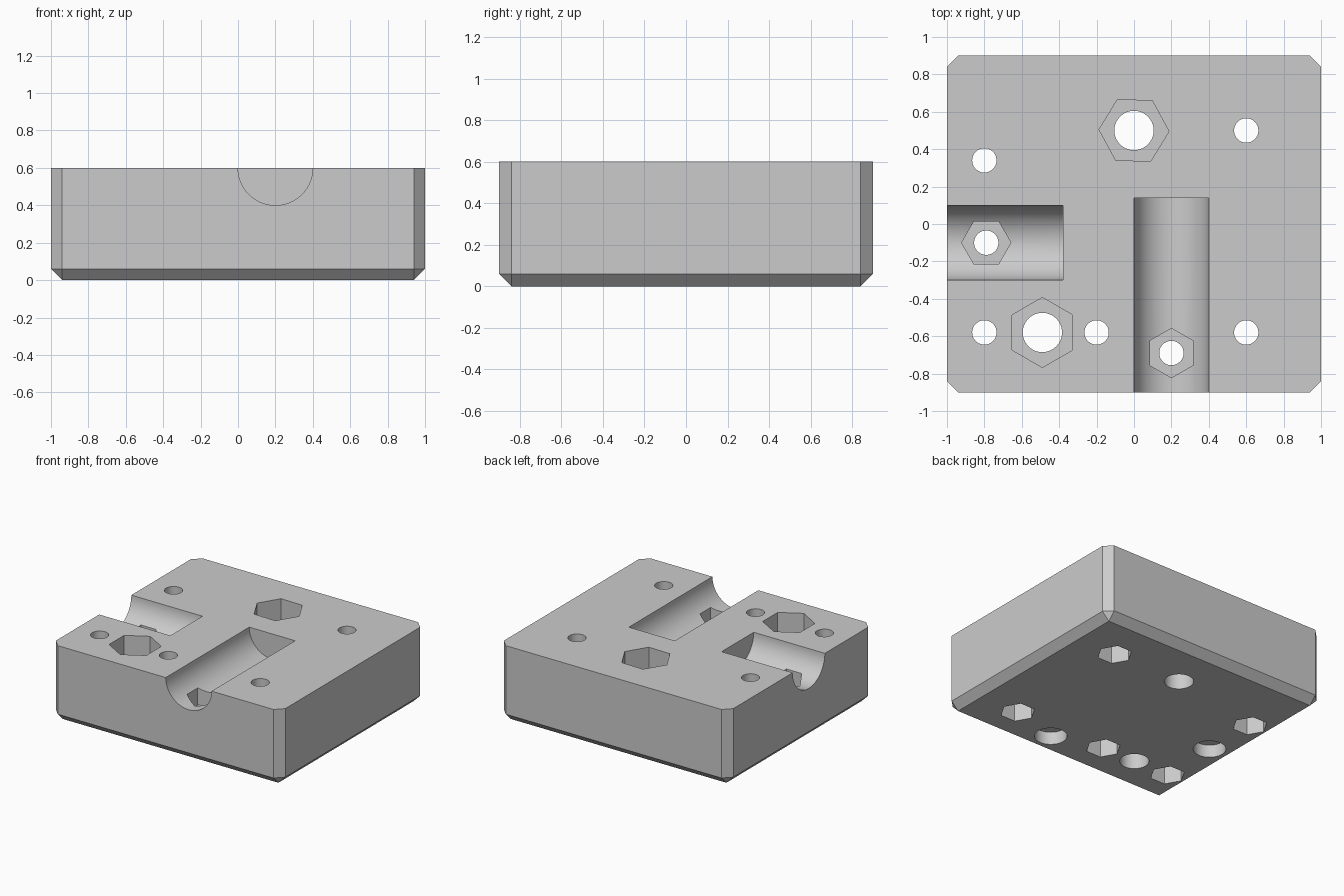
import bpy, bmesh
from math import radians, pi
from mathutils import Matrix

if "Cube" in bpy.data.objects:
    bpy.data.objects.remove(bpy.data.objects["Cube"], do_unlink=True)

W, D, H = 2.0, 1.8, 0.6
CHAMFER = 0.06

grey = bpy.data.materials.new("light_grey")
grey.use_nodes = True
colour = (0.6, 0.6, 0.6, 1)
grey.diffuse_color = colour
grey.node_tree.nodes["Principled BSDF"].inputs["Base Color"].default_value = colour


def add_object(name, bm):
    mesh = bpy.data.meshes.new(name)
    bm.to_mesh(mesh)
    bm.free()
    mesh.materials.append(grey)
    obj = bpy.data.objects.new(name, mesh)
    bpy.context.collection.objects.link(obj)
    return obj


# Block with chamfered upright corners and bottom edges
bm = bmesh.new()
bmesh.ops.create_cube(bm, size=1)
bmesh.ops.scale(bm, vec=(W, D, H), verts=bm.verts)
bmesh.ops.translate(bm, vec=(0, 0, H / 2), verts=bm.verts)
edges = [e for e in bm.edges if min(v.co.z for v in e.verts) < 0.01]
bmesh.ops.bevel(bm, geom=edges, offset=CHAMFER, segments=1, affect='EDGES')
block = add_object("mounting_block", bm)
bpy.context.view_layer.objects.active = block
block.select_set(True)


def cut(radius, start, end, sides=64, turn=0):
    """Subtract a prism running from start to end along one axis."""
    bm = bmesh.new()
    axis = [b - a for a, b in zip(start, end)]
    length = sum(abs(a) for a in axis)
    rot = Matrix.Rotation(radians(turn), 4, 'Z')
    if axis[0]:
        rot = Matrix.Rotation(pi / 2, 4, 'Y') @ rot
    elif axis[1]:
        rot = Matrix.Rotation(pi / 2, 4, 'X') @ rot
    middle = [(a + b) / 2 for a, b in zip(start, end)]
    bmesh.ops.create_cone(bm, cap_ends=True, segments=sides, radius1=radius,
                          radius2=radius, depth=length,
                          matrix=Matrix.Translation(middle) @ rot)
    # Put a corner of every hexagon on +x before turning
    if sides == 6:
        bmesh.ops.rotate(bm, cent=middle, verts=bm.verts,
                         matrix=Matrix.Rotation(pi / 2, 3, 'Z'))
    cutter = add_object("cutter", bm)
    cutter.hide_render = True
    mod = block.modifiers.new("cut", 'BOOLEAN')
    mod.operation = 'DIFFERENCE'
    mod.solver = 'EXACT'
    mod.object = cutter
    bpy.ops.object.modifier_apply(modifier=mod.name)
    bpy.data.objects.remove(cutter, do_unlink=True)


def cut_up(radius, x, y, low, high, sides=64, turn=0):
    cut(radius, (x, y, low), (x, y, high), sides, turn)


# Half-round rod grooves
cut(0.2, (0.2, -1.2, H), (0.2, 0.14, H))
cut(0.2, (-1.3, -0.1, H), (-0.38, -0.1, H))

# Small bolt holes with hexagonal nut pockets underneath
for x, y in [(-0.8, 0.34), (0.6, 0.5), (-0.8, -0.58), (-0.2, -0.58), (0.6, -0.58)]:
    cut_up(0.065, x, y, -0.1, H + 0.1)
    cut_up(0.127, x, y, -0.1, 0.2, 6)

# Large bolt holes with nut pockets on top
for x, y, turn in [(0, 0.5, -1.5), (-0.49, -0.58, 30)]:
    cut_up(0.105, x, y, -0.1, H + 0.1)
    cut_up(0.187, x, y, H - 0.2, H + 0.1, 6, turn)

# Clamp holes in the grooves: nut pocket above, round counterbore below
for x, y, turn in [(0.2, -0.69, 30), (-0.79, -0.1, 0)]:
    cut_up(0.065, x, y, -0.1, H + 0.1)
    cut_up(0.132, x, y, 0.3, H + 0.1, 6, turn)
    cut_up(0.117, x, y, -0.1, 0.1)

bpy.ops.object.shade_smooth_by_angle(angle=radians(25))
